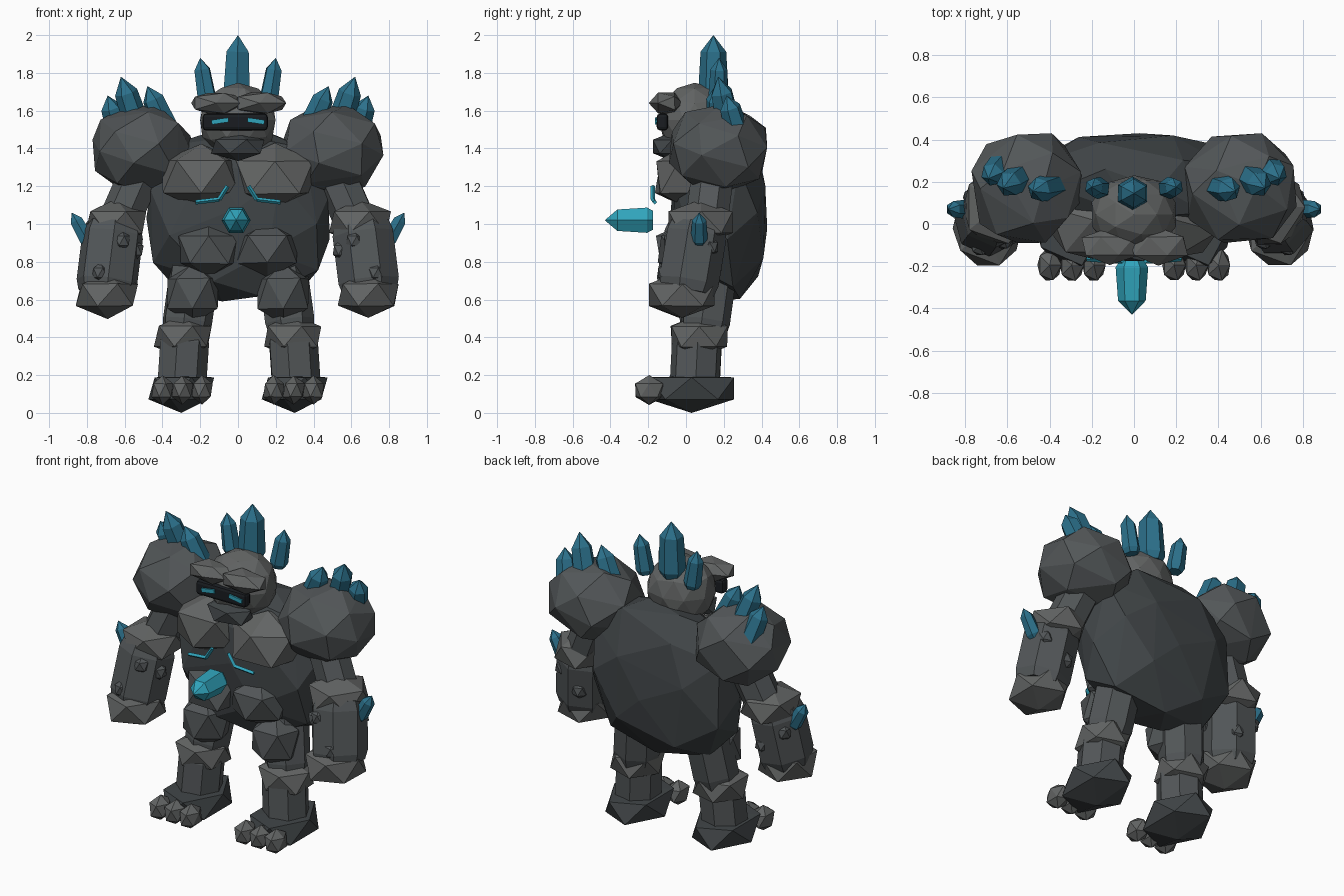
import bpy, bmesh, math, random
from mathutils import Vector, Matrix, Euler

if "Cube" in bpy.data.objects:
    bpy.data.objects.remove(bpy.data.objects["Cube"])

random.seed(4)


def material(name, rgb):
    m = bpy.data.materials.new(name)
    m.diffuse_color = (*rgb, 1)
    m.use_nodes = True
    m.node_tree.nodes["Principled BSDF"].inputs["Base Color"].default_value = m.diffuse_color
    return m


TEAL = material("teal_crystal", (0.025, 0.165, 0.26))
GLOW = material("bright_teal", (0.03, 0.37, 0.50))
BLACK = material("dark_visor", (0.01, 0.012, 0.015))
DARK = material("dark_stone", (0.052, 0.060, 0.064))
MID = material("mid_stone", (0.085, 0.094, 0.098))
LIGHT = material("light_stone", (0.122, 0.128, 0.127))


def finish(name, bm, mat=None):
    bmesh.ops.recalc_face_normals(bm, faces=bm.faces)
    me = bpy.data.meshes.new(name)
    bm.to_mesh(me)
    bm.free()
    ob = bpy.data.objects.new(name, me)
    bpy.context.collection.objects.link(ob)
    if mat:
        me.materials.append(mat)
    return ob


def rock(name, c, r, mat=LIGHT, sub=1, rot=(0, 0, 0), jitter=0.03, power=2.0):
    """Faceted stone: icosphere, optionally squared off, rotated, then scaled."""
    bm = bmesh.new()
    bmesh.ops.create_icosphere(bm, subdivisions=sub, radius=1)
    turn = Euler([math.radians(a) for a in rot]).to_matrix()
    for v in bm.verts:
        p = turn @ v.co
        p /= sum(abs(a) ** power for a in p) ** (1 / power)
        p *= 1 + random.uniform(-jitter, jitter)
        v.co = Vector(c) + Vector(p[i] * r[i] for i in range(3))
    return finish(name, bm, mat)


def boulder(name, c, r, mat, n=26, power=2.0):
    """Big irregular facets: hull of evenly spread points, fitted to centre +- r."""
    pts = []
    for i in range(n):
        z = 1 - 2 * (i + .5) / n
        a = i * 2.39996 + random.uniform(-.15, .15)
        p = Vector((math.sqrt(1 - z * z) * math.cos(a), math.sqrt(1 - z * z) * math.sin(a), z))
        pts.append(p / sum(abs(k) ** power for k in p) ** (1 / power))
    lo = [min(p[k] for p in pts) for k in range(3)]
    hi = [max(p[k] for p in pts) for k in range(3)]
    bm = bmesh.new()
    for p in pts:
        bm.verts.new([c[k] + r[k] * (2 * (p[k] - lo[k]) / (hi[k] - lo[k]) - 1) for k in range(3)])
    bmesh.ops.convex_hull(bm, input=bm.verts)
    return finish(name, bm, mat)


def prism(name, p0, p1, r, profile, sides=6, mat=None):
    """Faceted column from p0 to p1; profile lists (fraction along, radius factor)."""
    p0, p1 = Vector(p0), Vector(p1)
    turn = (p1 - p0).to_track_quat('Z', 'Y')
    bm = bmesh.new()
    rings = []
    for t, k in profile:
        c = p0.lerp(p1, t)
        n = sides if k else 1
        rings.append([bm.verts.new(c + turn @ Vector((
            r * k * math.cos(math.tau * i / sides), r * k * math.sin(math.tau * i / sides), 0)))
            for i in range(n)])
    for a, b in zip(rings, rings[1:]):
        for i in range(sides):
            j = (i + 1) % sides
            bm.faces.new([a[i], a[j], b[0]] if len(b) == 1 else [a[i], a[j], b[j], b[i]])
    bm.faces.new(rings[0])
    if len(rings[-1]) > 1:
        bm.faces.new(rings[-1])
    return finish(name, bm, mat)


def crystal(name, p0, p1, r, mat=TEAL):
    return prism(name, p0, p1, r, [(0, .75), (.12, 1), (.74, .85), (1, 0)], mat=mat)


def column(name, p0, p1, r):
    return prism(name, p0, p1, r, [(0, .9), (.15, 1), (.85, 1), (1, .9)], 7, MID)


def box(name, c, size, roll=0, mat=None, bevel=0):
    bm = bmesh.new()
    bmesh.ops.create_cube(bm, size=1)
    bmesh.ops.transform(bm, verts=bm.verts, matrix=Matrix.Translation(c)
                        @ Matrix.Rotation(roll, 4, 'Y') @ Matrix.Diagonal((*size, 1)))
    if bevel:
        bmesh.ops.bevel(bm, geom=bm.edges[:], offset=bevel, segments=2, profile=.5, affect='EDGES')
    return finish(name, bm, mat)


# Torso and head
boulder("torso", (0, .175, 1.045), (.485, .255, .455), DARK, 34, 2.8)
rock("head", (0, .045, 1.55), (.21, .19, .20), LIGHT, 2)
rock("jaw", (0, -.075, 1.41), (.15, .11, .075), DARK, power=2.3)
box("visor", (-.015, -.125, 1.54), (.345, .06, .09), mat=BLACK, bevel=.018)

# Crown and chest crystals
crystal("crown_crystal_middle", (-.008, .145, 1.66), (0, .145, 2.0), .08)
crystal("chest_crystal", (-.01, -.175, 1.02), (-.01, -.43, 1.02), .077, GLOW)

for s, side in ((-1, "left"), (1, "right")):
    def at(x, y, z):
        return (s * x, y, z)

    # Face
    rock(f"brow_{side}", at(.115, -.105, 1.64), (.145, .09, .06), rot=(90, 0, 0), power=2.5)
    box(f"eye_{side}", at(.095, -.155, 1.545), (.09, .02, .024), s * .15, GLOW)
    crystal(f"crown_crystal_{side}", at(.16, .17, 1.64), at(.20, .175, 1.88), .053)

    # Chest and belly stones
    rock(f"chest_stone_{side}", at(.195, .02, 1.25), (.22, .19, .175),
         rot=(0, 0, -18 * s), power=2.7)
    rock(f"belly_stone_{side}", at(.155, .01, .865), (.175, .175, .15), MID,
         rot=(0, 0, 18 * s), power=2.5)

    # Glowing bent line on the chest
    line = [at(.225, -.165, 1.115), at(.10, -.175, 1.13), at(.055, -.175, 1.2)]
    for i in range(2):
        prism(f"chest_line_{side}_{i + 1}", line[i], line[i + 1], .012,
              [(0, 1), (1, 1)], 4, GLOW)

    # Shoulder and its crystals
    boulder(f"shoulder_{side}", at(.505, .17, 1.395), (.265, .26, .235), MID, 24, 2.2)
    for i, (x0, y0, z0, x1, y1, z1, r) in enumerate((
            (.62, .285, 1.44, .69, .215, 1.68, .066),
            (.515, .24, 1.46, .62, .17, 1.78, .072),
            (.365, .185, 1.47, .48, .155, 1.73, .068))):
        crystal(f"shoulder_crystal_{side}_{i + 1}", at(x0, y0, z0), at(x1, y1, z1), r)

    # Arm
    column(f"upper_arm_{side}", at(.49, .15, 1.32), at(.63, .11, 1.0), .115)
    rock(f"elbow_{side}", at(.645, .08, 1.01), (.175, .19, .12), power=2.3)
    column(f"forearm_{side}", at(.655, .06, 1.0), at(.70, -.0, .64), .165)
    rock(f"fist_{side}", at(.69, -.02, .625), (.18, .195, .125), power=2.2)
    crystal(f"elbow_crystal_{side}", at(.79, .07, .90), at(.88, .07, 1.06), .045)
    for i, (a, t) in enumerate(((40, .3), (110, .6), (200, .35), (290, .7), (250, .2))):
        c, w = math.cos(math.radians(a)), math.sin(math.radians(a))
        rock(f"forearm_chip_{side}_{i + 1}",
             at(.65 + .05 * t + .13 * c, .06 - .06 * t + .13 * w, .98 - .34 * t),
             (.05, .05, .055), MID)

    # Leg
    column(f"thigh_{side}", at(.22, .15, .85), at(.28, .09, .42), .135)
    rock(f"thigh_stone_{side}", at(.24, .03, .63), (.145, .13, .16), MID,
         rot=(0, 0, 18), power=2.8)
    rock(f"knee_{side}", at(.29, .07, .405), (.165, .165, .115), power=2.3)
    column(f"shin_{side}", at(.285, .06, .42), at(.305, .045, .12), .135)

    # Foot with three toes
    foot = rock(f"foot_{side}", at(.30, .03, .13), (.195, .265, .13), DARK, jitter=0)
    for v in foot.data.vertices:
        v.co.z = min(v.co.z, .195)
    for i, x in enumerate((.19, .295, .40)):
        rock(f"toe_{side}_{i + 1}", at(x, -.195, .12), (.063, .085, .078))
